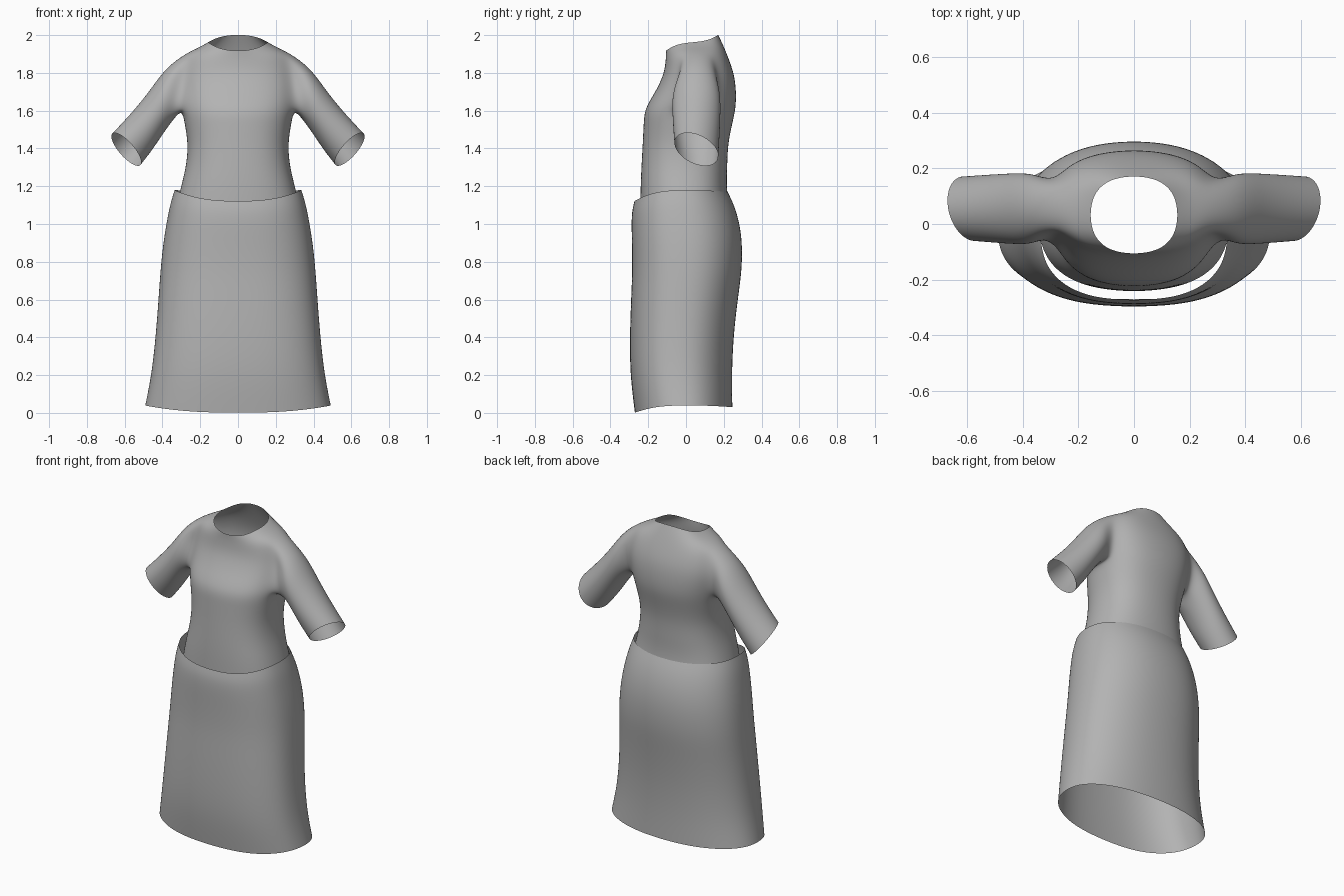
import bpy
import bmesh
import math
from mathutils import Vector

cube = bpy.data.objects.get("Cube")
if cube:
    bpy.data.objects.remove(cube, do_unlink=True)

# One plain cloth colour
cloth = bpy.data.materials.new("grey cloth")
cloth.use_nodes = True
GREY = (0.45, 0.45, 0.45, 1)
cloth.diffuse_color = GREY
shader = next(n for n in cloth.node_tree.nodes if n.type == 'BSDF_PRINCIPLED')
shader.inputs["Base Color"].default_value = GREY
shader.inputs["Roughness"].default_value = 0.8


def swell(count):
    """Enlargement that cancels the shrinking of a subdivided ring."""
    return 3 / (2 + math.cos(math.tau / count))


def body_ring(bm, count, front_power, back_power, z, half_width, front, back,
              front_rise=0, back_rise=0):
    """Rounded ring around the body, starting at the left side (+x)."""
    middle, depth = (front + back) / 2, (back - front) / 2
    ring = []
    for k in range(count):
        c = math.cos(math.tau * k / count)
        s = math.sin(math.tau * k / count)
        power, rise = (back_power, back_rise) if s > 0 else (front_power, front_rise)
        x = math.copysign(abs(c) ** (2 / power), c) * half_width * swell(count)
        y = math.copysign(abs(s) ** (2 / power), s) * depth * swell(count)
        ring.append(bm.verts.new((x, middle + y, z + rise * s * s)))
    return ring


def bridge(bm, lower, upper, skip=(), flip=False):
    """Join two rings with quads."""
    count = len(lower)
    for k in range(count):
        if k in skip:
            continue
        n = (k + 1) % count
        quad = [lower[k], lower[n], upper[n], upper[k]]
        bm.faces.new(quad[::-1] if flip else quad)


def finish(bm, name):
    """Turn the cage into a smooth object."""
    loose = [v for v in bm.verts if not v.link_faces]
    bmesh.ops.delete(bm, geom=loose, context='VERTS')
    mesh = bpy.data.meshes.new(name)
    for face in bm.faces:
        face.smooth = True
    bm.to_mesh(mesh)
    bm.free()
    mesh.materials.append(cloth)
    obj = bpy.data.objects.new(name, mesh)
    bpy.context.collection.objects.link(obj)
    sub = obj.modifiers.new("smooth cloth", 'SUBSURF')
    sub.levels = sub.render_levels = 3
    return obj


# Skirt: height, half width, front, back, rise at front, rise at back
SKIRT = [
    (.04, .49, -.27, .245, -.04, -.01),
    (.2, .457, -.295, .242),
    (.4, .435, -.297, .25),
    (.6, .42, -.29, .273),
    (.75, .41, -.283, .295),
    (.9, .395, -.285, .298),
    (1.02, .375, -.288, .28, -.02),
    (1.11, .357, -.285, .25, -.04),
    (1.18, .335, -.272, .22, -.06, -.01),
]
bm = bmesh.new()
rings = [body_ring(bm, 24, 2.5, 2.2, *row) for row in SKIRT]
for low, high in zip(rings, rings[1:]):
    bridge(bm, low, high)
finish(bm, "skirt")

# Top: hem, waist, bust, armholes, shoulders and neckline
TOP = [
    (1.02, .34, -.24, .24),
    (1.18, .305, -.24, .212),
    (1.3, .273, -.235, .217),
    (1.42, .262, -.228, .22),
    (1.53, .28, -.223, .243),
    (1.61, .295, -.218, .262),
    (1.7, .305, -.16, .265),
    (1.79, .305, -.117, .255),
    (1.905, .275, -.107, .225, -.05, -.03),
    (1.935, .205, -.105, .195, -.04, .015),
    (1.962, .155, -.105, .17, -.047, .041),
]
ARMPIT, SHOULDER, SIDES = 5, 8, 16
bm = bmesh.new()
rings = [body_ring(bm, SIDES, 2.4, 2.4, *row) for row in TOP]
for i, (low, high) in enumerate(zip(rings, rings[1:])):
    armhole = (0, 7, 8, 15) if ARMPIT <= i < SHOULDER else ()
    bridge(bm, low, high, armhole)

# Sleeves: upper edge (x, z), lower edge (x, z), half depth, twist of the cuff
SLEEVE = [
    ((.385, 1.825), (.345, 1.55), .128, 0),
    ((.47, 1.7), (.4, 1.475), .127, .3),
    ((.565, 1.585), (.455, 1.39), .122, .6),
    ((.668, 1.475), (.515, 1.315), .116, 1),
]
rows = range(ARMPIT, SHOULDER + 1)
hole = [(ARMPIT, 0)] + [(i, -1) for i in rows]
hole += [(SHOULDER, 0)] + [(i, 1) for i in reversed(rows)]
for side in (1, -1):
    start = 0 if side > 0 else SIDES // 2
    previous = [rings[i][(start + side * k) % SIDES] for i, k in hole]
    count = len(previous)
    for upper, lower, depth, twist in SLEEVE:
        top = Vector((upper[0], .055, upper[1]))
        bottom = Vector((lower[0], .055, lower[1]))
        centre, up = (top + bottom) / 2, (top - bottom) / 2
        forward = Vector((-.02 * twist, -depth, .035 * twist))
        ring = []
        for j in range(count):
            a = math.tau * j / count
            p = centre + (forward * math.sin(a) - up * math.cos(a)) * swell(count)
            ring.append(bm.verts.new((p.x * side, p.y, p.z)))
        bridge(bm, previous, ring, flip=side > 0)
        previous = ring
finish(bm, "short_sleeved_top")
